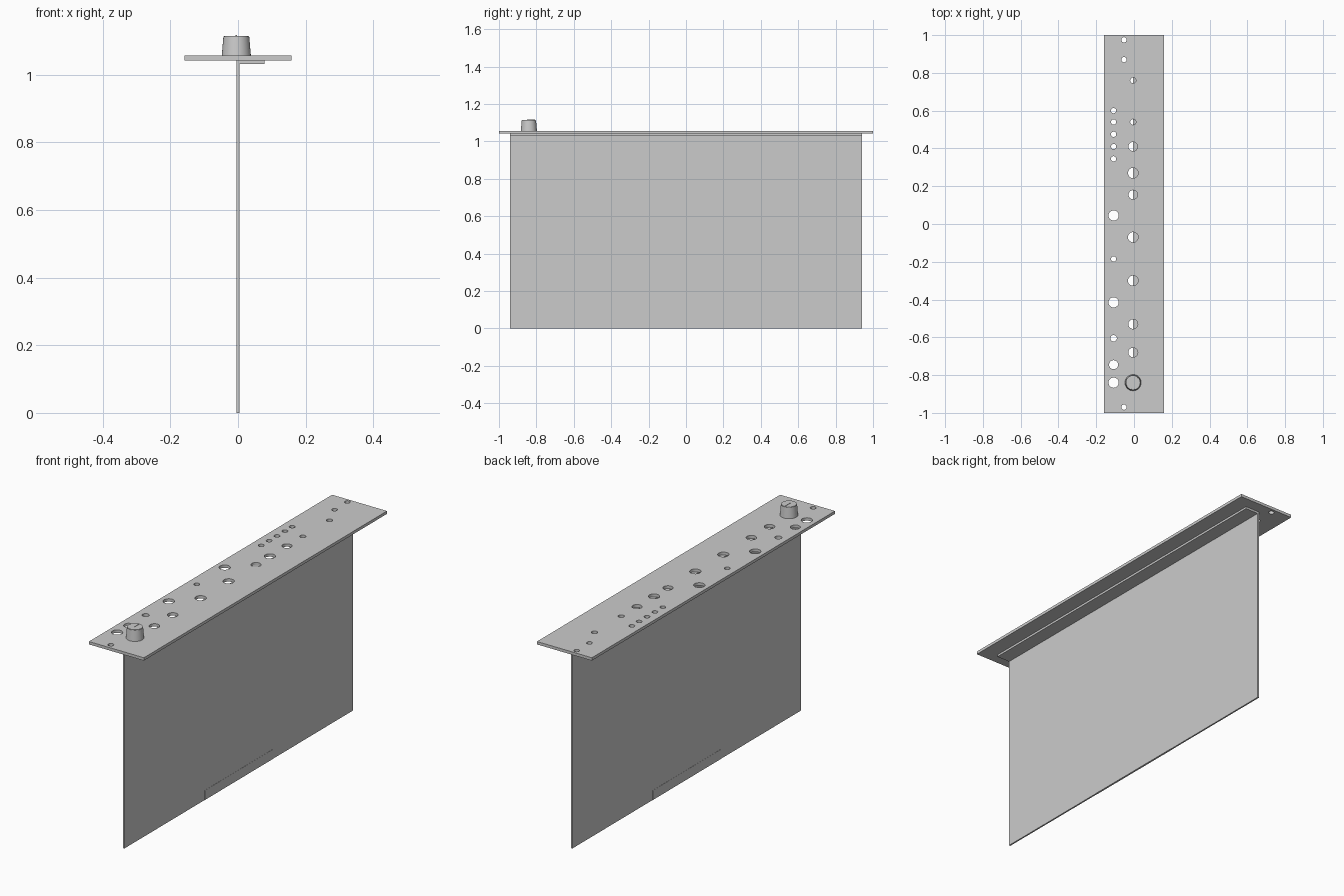
import bpy, bmesh
from mathutils import Matrix, Vector

if "Cube" in bpy.data.objects:
    bpy.data.objects.remove(bpy.data.objects["Cube"])

GREY = (0.6, 0.6, 0.6, 1)
grey = bpy.data.materials.new("plain grey")
grey.use_nodes = True
grey.diffuse_color = GREY
grey.node_tree.nodes["Principled BSDF"].inputs["Base Color"].default_value = GREY


def finish(name, bm):
    mesh = bpy.data.meshes.new(name)
    bm.to_mesh(mesh)
    bm.free()
    mesh.materials.append(grey)
    ob = bpy.data.objects.new(name, mesh)
    bpy.context.collection.objects.link(ob)
    return ob


def box(name, lo, hi):
    lo, hi = Vector(lo), Vector(hi)
    bm = bmesh.new()
    bmesh.ops.create_cube(bm, size=1)
    bmesh.ops.scale(bm, vec=hi - lo, verts=bm.verts)
    bmesh.ops.translate(bm, vec=(lo + hi) / 2, verts=bm.verts)
    return finish(name, bm)


def cone(bm, x, y, z0, z1, r0, r1, sides=32):
    bmesh.ops.create_cone(bm, cap_ends=True, segments=sides, radius1=r0, radius2=r1,
                          depth=z1 - z0,
                          matrix=Matrix.Translation((x, y, (z0 + z1) / 2)))


def smooth(ob):
    bpy.ops.object.select_all(action="DESELECT")
    ob.select_set(True)
    bpy.context.view_layer.objects.active = ob
    bpy.ops.object.shade_smooth_by_angle()


UNDER, TOP = 1.042, 1.057      # faceplate underside and top
MID, SIDE, SCREW = -0.005, -0.108, -0.053   # columns of holes

# Circuit board, edge connector and mounting flange
box("circuit_board", (-0.004, -0.94, 0), (0.004, 0.94, UNDER))
box("edge_connector", (-0.0048, -0.28, 0), (0.0048, 0.28, 0.05))
box("mounting_flange", (0.004, -0.94, 1.031), (0.078, 0.94, UNDER))

# Faceplate with drilled holes
plate = box("faceplate", (-0.158, -1, UNDER), (0.158, 1, TOP))
holes = [
    (MID, 0.015, (0.76, 0.54)),
    (MID, 0.024, (0.41, 0.155)),
    (MID, 0.027, (0.27, -0.07, -0.30)),
    (MID, 0.025, (-0.53, -0.68)),
    (SIDE, 0.014, (0.60, 0.54, 0.475, 0.41, 0.345, -0.185)),
    (SIDE, 0.027, (0.045, -0.415, -0.84)),
    (SIDE, 0.017, (-0.605,)),
    (SIDE, 0.024, (-0.745,)),
    (SCREW, 0.014, (0.975, 0.87, -0.97)),
]
bm = bmesh.new()
for x, r, ys in holes:
    for y in ys:
        cone(bm, x, y, UNDER - 0.05, TOP + 0.05, r, r)
cutter = finish("hole_cutter", bm)
cutter.hide_render = True
mod = plate.modifiers.new("holes", "BOOLEAN")
mod.operation = "DIFFERENCE"
mod.solver = "EXACT"
mod.object = cutter
bpy.context.view_layer.objects.active = plate
bpy.ops.object.modifier_apply(modifier=mod.name)
bpy.data.objects.remove(cutter)
smooth(plate)

# Tapered control knob with a raised pointer mark
KNOB_Y = -0.84
bm = bmesh.new()
cone(bm, MID, KNOB_Y, TOP, 1.115, 0.043, 0.038, 48)
rim = [e for e in bm.edges if all(v.co.z > 1.11 for v in e.verts)]
bmesh.ops.bevel(bm, geom=rim, offset=0.002, segments=2, affect="EDGES")
smooth(finish("knob", bm))
box("knob_pointer", (MID - 0.002, KNOB_Y - 0.01, 1.113), (MID + 0.002, KNOB_Y + 0.034, 1.117))
